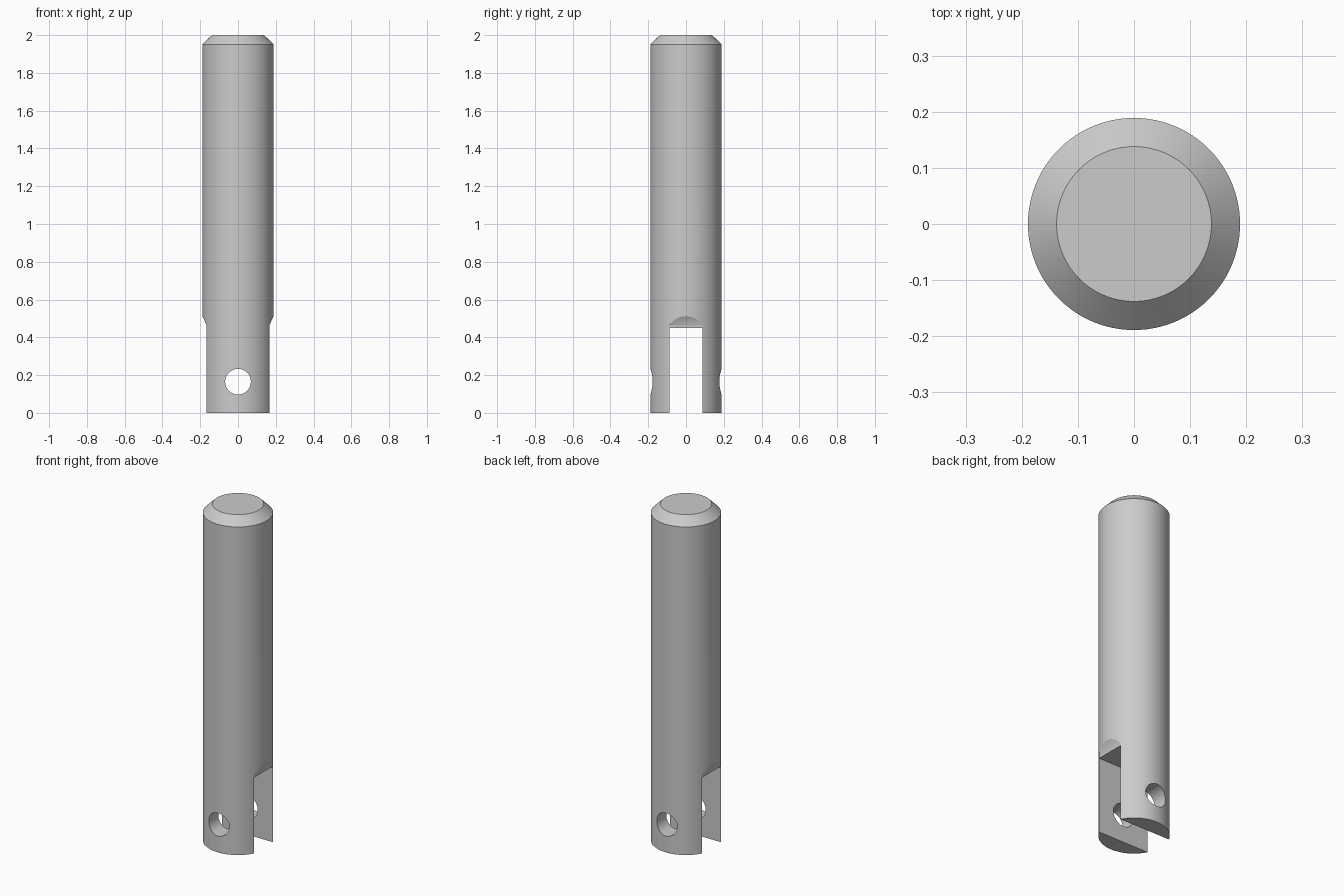
import bpy, bmesh, math
from mathutils import Matrix, Vector

cube = bpy.data.objects.get("Cube")
if cube:
    bpy.data.objects.remove(cube, do_unlink=True)

RADIUS, TOP_RADIUS = 0.189, 0.138
SLOT_HALF, SLOT_TOP = 0.088, 0.45
HOLE_Z, HOLE_RADIUS = 0.165, 0.068
SEGMENTS = 96

steel = bpy.data.materials.new("plain grey")
steel.use_nodes = True
grey = (0.6, 0.6, 0.6, 1)
steel.diffuse_color = grey
steel.node_tree.nodes["Principled BSDF"].inputs["Base Color"].default_value = grey


def make_object(name, bm):
    bmesh.ops.recalc_face_normals(bm, faces=bm.faces)
    mesh = bpy.data.meshes.new(name)
    bm.to_mesh(mesh)
    bm.free()
    mesh.materials.append(steel)
    obj = bpy.data.objects.new(name, mesh)
    bpy.context.collection.objects.link(obj)
    return obj


def prism(name, profile, half):
    """Extrude an x-z outline along y."""
    bm = bmesh.new()
    face = bm.faces.new([bm.verts.new((x, -half, z)) for x, z in profile])
    moved = bmesh.ops.extrude_face_region(bm, geom=[face])["geom"]
    verts = [v for v in moved if isinstance(v, bmesh.types.BMVert)]
    bmesh.ops.translate(bm, verts=verts, vec=(0, 2 * half, 0))
    return make_object(name, bm)


# Round shaft with a chamfered top
bm = bmesh.new()
rings = []
for r, z in ((RADIUS, 0), (RADIUS, 1.95), (TOP_RADIUS, 2)):
    rings.append([bm.verts.new((r * math.cos(a), r * math.sin(a), z))
                  for a in (math.tau * i / SEGMENTS for i in range(SEGMENTS))])
for low, high in zip(rings, rings[1:]):
    for i in range(SEGMENTS):
        j = (i + 1) % SEGMENTS
        bm.faces.new((low[i], low[j], high[j], high[i]))
bm.faces.new(rings[0])
bm.faces.new(rings[-1])
shaft = make_object("clevis_pin_shaft", bm)

# Open slot across the foot
w = 0.4
cutters = [prism("slot_cutter", [(-w, -0.1), (w, -0.1), (w, SLOT_TOP), (-w, SLOT_TOP)], SLOT_HALF)]

# Cross hole through both prongs
bm = bmesh.new()
turn = Matrix.Translation(Vector((0, 0, HOLE_Z))) @ Matrix.Rotation(math.pi / 2, 4, "X")
bmesh.ops.create_cone(bm, cap_ends=True, segments=48, radius1=HOLE_RADIUS,
                      radius2=HOLE_RADIUS, depth=1, matrix=turn)
cutters.append(make_object("hole_cutter", bm))

# Shallow relief above the slot on both sides
relief = [(0.167, 0.44), (0.167, 0.465), (0.18, 0.495), (0.189, 0.512), (0.25, 0.6), (0.25, 0.44)]
for side in (1, -1):
    cutters.append(prism("relief_cutter", [(side * x, z) for x, z in relief], SLOT_HALF))

for cutter in cutters:
    cutter.hide_render = True
    mod = shaft.modifiers.new(cutter.name, "BOOLEAN")
    mod.operation = "DIFFERENCE"
    mod.solver = "EXACT"
    mod.object = cutter

# Apply the cuts, then discard the cutters
bpy.context.view_layer.update()
graph = bpy.context.evaluated_depsgraph_get()
shaft.data = bpy.data.meshes.new_from_object(shaft.evaluated_get(graph))
shaft.modifiers.clear()
for cutter in cutters:
    bpy.data.objects.remove(cutter, do_unlink=True)

for obj in bpy.context.selected_objects:
    obj.select_set(False)
bpy.context.view_layer.objects.active = shaft
shaft.select_set(True)
bpy.ops.object.shade_smooth_by_angle(angle=math.radians(25))
